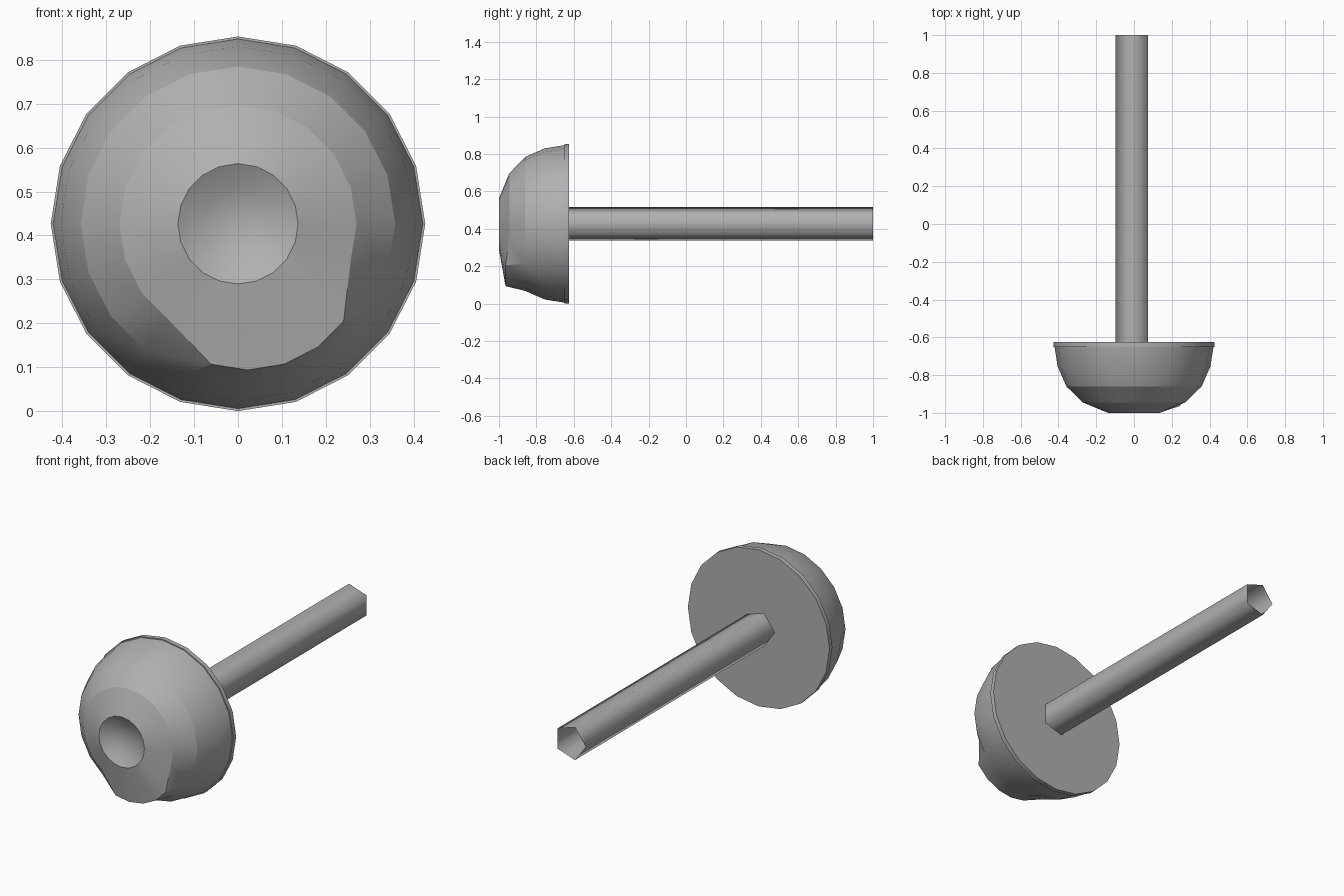
import bpy, bmesh, math
from math import radians, cos, sin, tau

if "Cube" in bpy.data.objects:
    bpy.data.objects.remove(bpy.data.objects["Cube"])

CZ = 0.4265
grey = bpy.data.materials.new("dark_grey")
grey.diffuse_color = (0.44, 0.44, 0.44, 1)
grey.use_nodes = True
grey.node_tree.nodes["Principled BSDF"].inputs["Base Color"].default_value = grey.diffuse_color


def ring(bm, y, r, n, start=0.0, cx=0.0):
    return [bm.verts.new((cx + r * cos(start + tau * i / n), y, CZ + r * sin(start + tau * i / n)))
            for i in range(n)]


def loft(bm, profile, n, start=0.0, cx=0.0):
    rings = [ring(bm, y, r, n, start, cx) for y, r in profile]
    for a, b in zip(rings, rings[1:]):
        for i in range(n):
            j = (i + 1) % n
            bm.faces.new((a[i], a[j], b[j], b[i]))
    return rings


def finish(bm, name, angle):
    mesh = bpy.data.meshes.new(name)
    bmesh.ops.recalc_face_normals(bm, faces=bm.faces)
    bm.to_mesh(mesh)
    bm.free()
    mesh.materials.append(grey)
    ob = bpy.data.objects.new(name, mesh)
    bpy.context.collection.objects.link(ob)
    bpy.ops.object.select_all(action='DESELECT')
    ob.select_set(True)
    bpy.context.view_layer.objects.active = ob
    bpy.ops.object.shade_smooth_by_angle(angle=radians(angle))
    return ob


# Domed head: rim, step, dome, then the shallow dish in the front
bm = bmesh.new()
profile = [(-0.625, 0.4265), (-0.65, 0.4265), (-0.65, 0.421), (-0.755, 0.404),
           (-0.86, 0.358), (-0.945, 0.27), (-1.0, 0.137), (-0.968, 0.08)]
rings = loft(bm, profile, 20)
bm.faces.new(rings[0])
tip = bm.verts.new((0, -0.95, CZ))
for i in range(20):
    bm.faces.new((rings[-1][i], rings[-1][(i + 1) % 20], tip))

# Lip: five lower vertices of the front ring pulled down and forward
for i in range(14, 19):
    rings[5][i].co.x += 0.022
    rings[5][i].co.y -= 0.02
    rings[5][i].co.z -= 0.063
finish(bm, "domed_head", 19.5)

# Hollow five-sided stem, open at the far end
bm = bmesh.new()
loft(bm, [(-0.625, 0.094), (1.0, 0.094)], 5, math.pi, -0.0115 + 0.0085)
finish(bm, "stem", 80)
